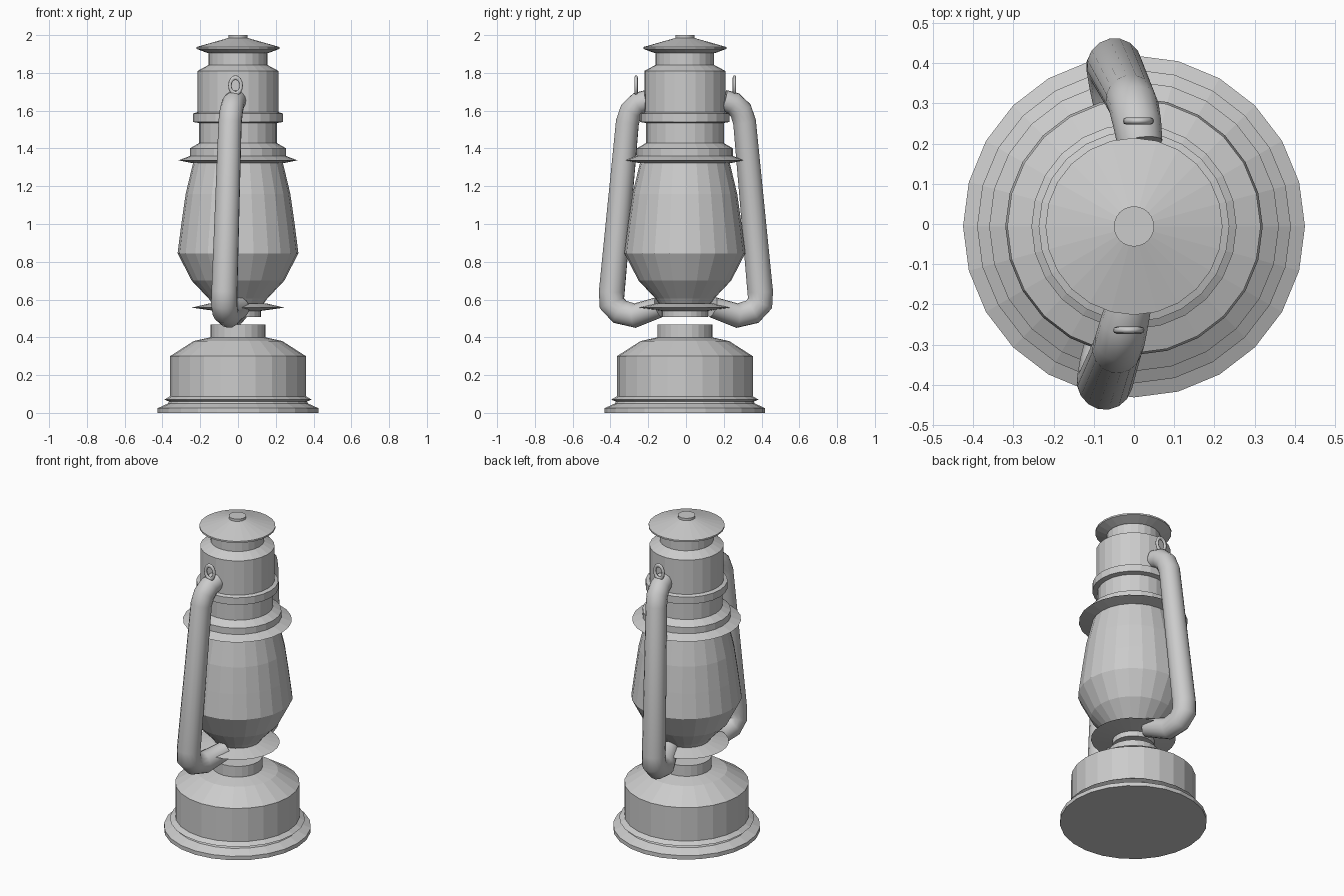
import bpy, bmesh
from math import sin, cos, pi

if "Cube" in bpy.data.objects:
    bpy.data.objects.remove(bpy.data.objects["Cube"])

SIDES = 24
CENTRE_Y = -0.006


def lathe(name, profile):
    """Spin a (radius, z) profile into a flat-shaded closed part."""
    bm = bmesh.new()
    rings = [[bm.verts.new((r * cos(2 * pi * i / SIDES),
                            r * sin(2 * pi * i / SIDES) + CENTRE_Y, z))
              for i in range(SIDES)] for r, z in profile]
    for a, b in zip(rings, rings[1:]):
        for i in range(SIDES):
            j = (i + 1) % SIDES
            bm.faces.new((a[i], a[j], b[j], b[i]))
    bm.faces.new(rings[0][::-1])
    bm.faces.new(rings[-1])
    me = bpy.data.meshes.new(name)
    bm.to_mesh(me)
    bm.free()
    ob = bpy.data.objects.new(name, me)
    bpy.context.collection.objects.link(ob)
    return ob


def tube(name, points):
    """Sweep a round pipe along (x, y, z, radius) points."""
    cu = bpy.data.curves.new(name, 'CURVE')
    cu.dimensions = '3D'
    cu.bevel_depth = 1.0
    cu.bevel_resolution = 6
    cu.use_fill_caps = True
    sp = cu.splines.new('POLY')
    sp.points.add(len(points) - 1)
    for p, (x, y, z, r) in zip(sp.points, points):
        p.co = (x, y, z, 1)
        p.radius = r
    ob = bpy.data.objects.new(name, cu)
    bpy.context.collection.objects.link(ob)
    bpy.ops.object.select_all(action='DESELECT')
    bpy.context.view_layer.objects.active = ob
    ob.select_set(True)
    bpy.ops.object.convert(target='MESH')
    bpy.ops.object.shade_smooth_by_angle(angle=0.7)
    return bpy.context.object


# Fuel tank with stepped foot and filler collar
lathe("fuel_tank", [(0.425, 0), (0.425, 0.025), (0.37, 0.05), (0.365, 0.06),
                    (0.39, 0.07), (0.36, 0.088), (0.36, 0.30), (0.235, 0.38),
                    (0.145, 0.40), (0.145, 0.468)])

# Burner plate on a short neck
lathe("burner_plate", [(0.122, 0.507), (0.122, 0.54), (0.245, 0.557),
                       (0.15, 0.58)])

# Glass globe
lathe("globe", [(0.13, 0.57), (0.155, 0.605), (0.245, 0.70), (0.32, 0.845),
                (0.30, 1.00), (0.277, 1.16), (0.235, 1.335)])

# Hood plate, chimney and vent collar
lathe("chimney", [(0.23, 1.32), (0.315, 1.337), (0.255, 1.36), (0.255, 1.40),
                  (0.207, 1.428), (0.207, 1.535), (0.237, 1.54),
                  (0.237, 1.585), (0.215, 1.592), (0.215, 1.81),
                  (0.155, 1.842), (0.155, 1.91)])

# Cap with top knob
lathe("cap", [(0.16, 1.905), (0.22, 1.927), (0.22, 1.937), (0.05, 1.985),
              (0.05, 2.0)])

# Side air tubes: one path in (outward, z, radius), x differs front and back
path = [(0.20, 1.655, 0.056), (0.25, 1.64, 0.06), (0.29, 1.60, 0.062),
        (0.31, 1.54, 0.062), (0.393, 0.64, 0.069), (0.392, 0.58, 0.07),
        (0.35, 0.535, 0.068), (0.27, 0.515, 0.065), (0.14, 0.56, 0.055)]
x_front = [-0.012, -0.025, -0.035, -0.042, -0.072, -0.073, -0.068, -0.05, 0.01]
x_back = [0.015, 0.008, 0.0, -0.008, -0.048, -0.049, -0.044, -0.03, 0.02]
for label, s, xs in (("front", -1, x_front), ("back", 1, x_back)):
    tube(label + "_air_tube", [(x, s * y, z, r) for x, (y, z, r) in zip(xs, path)])

# Bail loops standing on the tube tops
for label, x, y in (("front", -0.013, -0.264), ("back", 0.011, 0.256)):
    bpy.ops.mesh.primitive_torus_add(major_segments=16, minor_segments=8,
                                     major_radius=0.03, minor_radius=0.009,
                                     location=(x, y, 1.733),
                                     rotation=(pi / 2, 0, 0))
    loop = bpy.context.object
    loop.name = label + "_bail_loop"
    loop.scale = (1, 1.4, 1)
    bpy.ops.object.shade_smooth_by_angle(angle=0.9)
